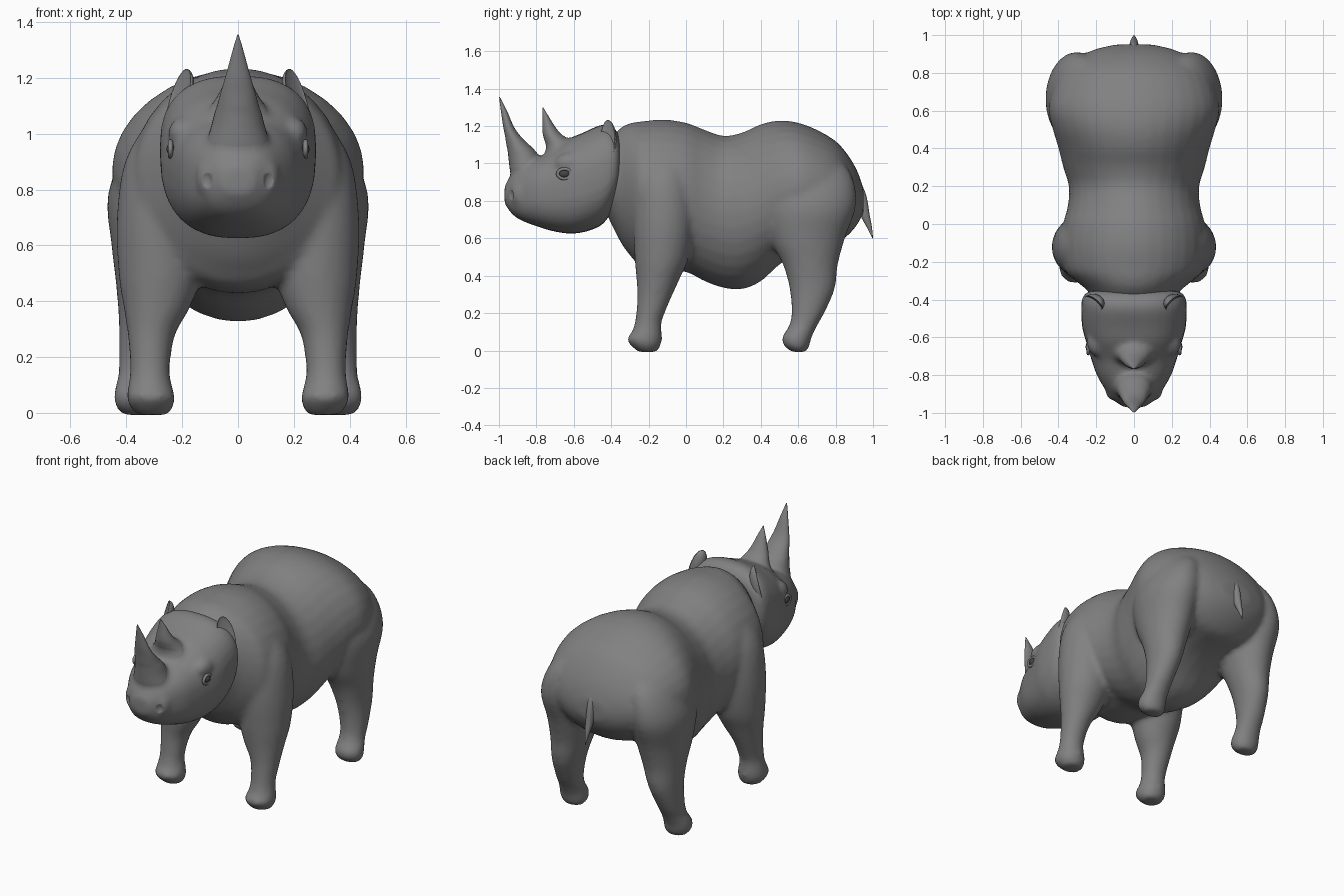
import bpy, bmesh, math
from mathutils import Matrix, Vector

if "Cube" in bpy.data.objects:
    bpy.data.objects.remove(bpy.data.objects["Cube"])


def material(name, v):
    m = bpy.data.materials.new(name)
    m.diffuse_color = (v, v, v, 1)
    m.use_nodes = True
    m.node_tree.nodes["Principled BSDF"].inputs["Base Color"].default_value = m.diffuse_color
    return m


HIDE = material("dark_grey_hide", .22)
DARK = material("eye_dark", .06)


def catmull(rows, steps=4):
    """Smoothly interpolate between section rows."""
    out = []
    for i in range(len(rows) - 1):
        p = [Vector(rows[max(0, min(len(rows) - 1, i + k))]) for k in (-1, 0, 1, 2)]
        for s in range(steps):
            t = s / steps
            out.append(0.5 * (2 * p[1] + (p[2] - p[0]) * t
                              + (2 * p[0] - 5 * p[1] + 4 * p[2] - p[3]) * t * t
                              + (3 * p[1] - p[0] - 3 * p[2] + p[3]) * t ** 3))
    return out + [Vector(rows[-1])]


def loft(bm, rows, axis, flip=1, n=2.0, seg=32):
    """Rows: position along axis, centre x, other centre, radius x, other radius."""
    def power(v):
        return math.copysign(abs(v) ** (2 / n), v)
    rings = []
    for t, cx, co, rx, ro in catmull(rows):
        ring = []
        for k in range(seg):
            a = 2 * math.pi * k / seg
            x = flip * (cx + max(rx, .001) * power(math.cos(a)))
            o = co + max(ro, .001) * power(math.sin(a))
            ring.append(bm.verts.new((x, t, o) if axis == 'y' else (x, o, t)))
        rings.append(ring)
    faces = [bm.faces.new(rings[0]), bm.faces.new(rings[-1])]
    for a, b in zip(rings, rings[1:]):
        for k in range(seg):
            j = (k + 1) % seg
            faces.append(bm.faces.new((a[k], a[j], b[j], b[k])))
    bmesh.ops.recalc_face_normals(bm, faces=faces)


def ball(bm, loc, radii):
    m = Matrix.Translation(loc) @ Matrix.Diagonal((*radii, 1))
    bmesh.ops.create_uvsphere(bm, u_segments=24, v_segments=16, radius=1, matrix=m)


def finish(bm, name, voxel=0, smooth=0, mat=HIDE):
    me = bpy.data.meshes.new(name)
    bm.to_mesh(me)
    bm.free()
    me.materials.append(mat)
    for p in me.polygons:
        p.use_smooth = True
    ob = bpy.data.objects.new(name, me)
    bpy.context.collection.objects.link(ob)
    if voxel:
        r = ob.modifiers.new("blend", 'REMESH')
        r.mode = 'VOXEL'
        r.voxel_size = voxel
        r.use_smooth_shade = True
        s = ob.modifiers.new("soften", 'SMOOTH')
        s.factor = 0.5
        s.iterations = smooth
    return ob


def span(rows):
    """(y, top, bottom, half width) -> loft rows."""
    return [(y, 0, (t + b) / 2, w, (t - b) / 2) for y, t, b, w in rows]


# torso with all four legs, blended into one skin
torso = [(-.42, 1.12, .72, .20), (-.35, 1.19, .58, .25), (-.30, 1.215, .51, .31),
         (-.24, 1.225, .45, .37), (-.12, 1.235, .43, .385), (0, 1.218, .42, .375),
         (.1, 1.18, .37, .35), (.2, 1.148, .335, .345), (.3, 1.165, .328, .375),
         (.4, 1.21, .37, .40), (.5, 1.23, .46, .43), (.6, 1.218, .52, .452),
         (.7, 1.18, .55, .435), (.8, 1.12, .57, .39), (.87, 1.04, .62, .31),
         (.92, .95, .68, .22), (.95, .86, .74, .10)]
front_leg = [(-.008, .305, -.205, .055, .05), (.025, .31, -.215, .08, .078),
             (.06, .312, -.222, .087, .095), (.10, .315, -.21, .078, .08),
             (.16, .315, -.20, .071, .072), (.28, .31, -.17, .085, .09),
             (.38, .29, -.15, .12, .115), (.5, .28, -.13, .148, .145),
             (.7, .28, -.12, .154, .162), (.9, .268, -.12, .137, .15),
             (1.05, .22, -.12, .10, .12)]
hind_leg = [(-.008, .355, .605, .055, .038), (.025, .358, .592, .082, .068),
            (.07, .36, .592, .085, .08), (.13, .355, .625, .075, .075),
            (.2, .35, .652, .077, .088), (.33, .335, .675, .092, .121),
            (.46, .32, .665, .117, .147), (.6, .31, .65, .143, .20),
            (.78, .308, .665, .158, .245), (.95, .27, .66, .125, .22),
            (1.08, .19, .63, .07, .13)]
bm = bmesh.new()
loft(bm, span(torso), 'y')
for side in (1, -1):
    loft(bm, front_leg, 'z', side)
    loft(bm, hind_leg, 'z', side)
finish(bm, "body_and_legs", .016, 7)

# horns: the bases are also blended into the head below
front_horn = [(.90, 0, -.83, .13, .10), (.96, 0, -.843, .117, .098),
              (1.02, 0, -.86, .098, .088), (1.07, 0, -.881, .085, .073),
              (1.1, 0, -.899, .075, .061), (1.15, 0, -.928, .061, .040),
              (1.2, 0, -.950, .046, .028), (1.27, 0, -.970, .027, .018),
              (1.32, 0, -.986, .013, .009), (1.355, 0, -.997, .002, .002)]
rear_horn = [(1.03, 0, -.66, .15, .10), (1.09, 0, -.67, .105, .078),
             (1.125, 0, -.69, .08, .067), (1.16, 0, -.718, .06, .048),
             (1.2, 0, -.735, .043, .033), (1.25, 0, -.75, .024, .017),
             (1.3, 0, -.766, .002, .002)]
for name, rows in (("front_horn", front_horn), ("rear_horn", rear_horn)):
    bm = bmesh.new()
    loft(bm, rows, 'z')
    finish(bm, name)

# head with brows, muzzle and horn bases
head = [(-.355, 1.14, .86, .235), (-.375, 1.18, .79, .265), (-.41, 1.205, .72, .278),
        (-.46, 1.205, .665, .28), (-.55, 1.165, .632, .274), (-.63, 1.13, .625, .252),
        (-.72, 1.065, .64, .225), (-.80, 1.03, .665, .197), (-.88, .99, .695, .15),
        (-.93, .945, .73, .11), (-.97, .88, .785, .055)]
bm = bmesh.new()
loft(bm, span(head), 'y', n=2.5)
loft(bm, front_horn[:6], 'z')
loft(bm, rear_horn[:4], 'z')
for side in (1, -1):
    ball(bm, (side * .195, -.62, 1.0), (.055, .08, .06))
    ball(bm, (side * .09, -.885, .84), (.06, .055, .085))
head_ob = finish(bm, "head", .013, 8)

# shallow nostril hollows
bm = bmesh.new()
for side in (1, -1):
    ball(bm, (side * .12, -.953, .83), (.03, .03, .045))
cutter = finish(bm, "nostril_cutter")
cutter.hide_render = True
cutter.display_type = 'WIRE'
cut = head_ob.modifiers.new("nostrils", 'BOOLEAN')
cut.operation = 'DIFFERENCE'
cut.object = cutter

# tail
bm = bmesh.new()
loft(bm, [(.6, 0, .998, .002, .002), (.66, 0, .98, .012, .014), (.73, 0, .955, .022, .026),
          (.85, 0, .922, .024, .035), (1.0, 0, .85, .02, .03)], 'z')
finish(bm, "tail")

# cupped ears, eyes and eyelids
for side, label in ((1, "left"), (-1, "right")):
    bm = bmesh.new()
    bmesh.ops.create_uvsphere(bm, u_segments=24, v_segments=16, radius=1)
    for v in bm.verts:
        if v.co.y < 0:
            v.co.y *= -.2
        v.co = Vector((v.co.x * .05, v.co.y * .05, v.co.z * .122))
    tilt = Matrix.Rotation(side * -.28, 4, 'Y') @ Matrix.Rotation(side * .9, 4, 'Z')
    bm.transform(Matrix.Translation((side * .215, -.42, 1.115)) @ tilt)
    finish(bm, label + "_ear")

    bm = bmesh.new()
    ball(bm, (side * .238, -.65, .945), (.018, .03, .022))
    finish(bm, label + "_eye", mat=DARK)

    curve = bpy.data.curves.new(label + "_eyelid", 'CURVE')
    curve.dimensions = '3D'
    curve.bevel_depth = .009
    curve.materials.append(HIDE)
    spline = curve.splines.new('POLY')
    spline.points.add(23)
    for k, p in enumerate(spline.points):
        a = 2 * math.pi * k / 24
        p.co = (side * .242, -.65 + .036 * math.cos(a), .945 + .026 * math.sin(a), 1)
    spline.use_cyclic_u = True
    bpy.context.collection.objects.link(bpy.data.objects.new(label + "_eyelid", curve))
